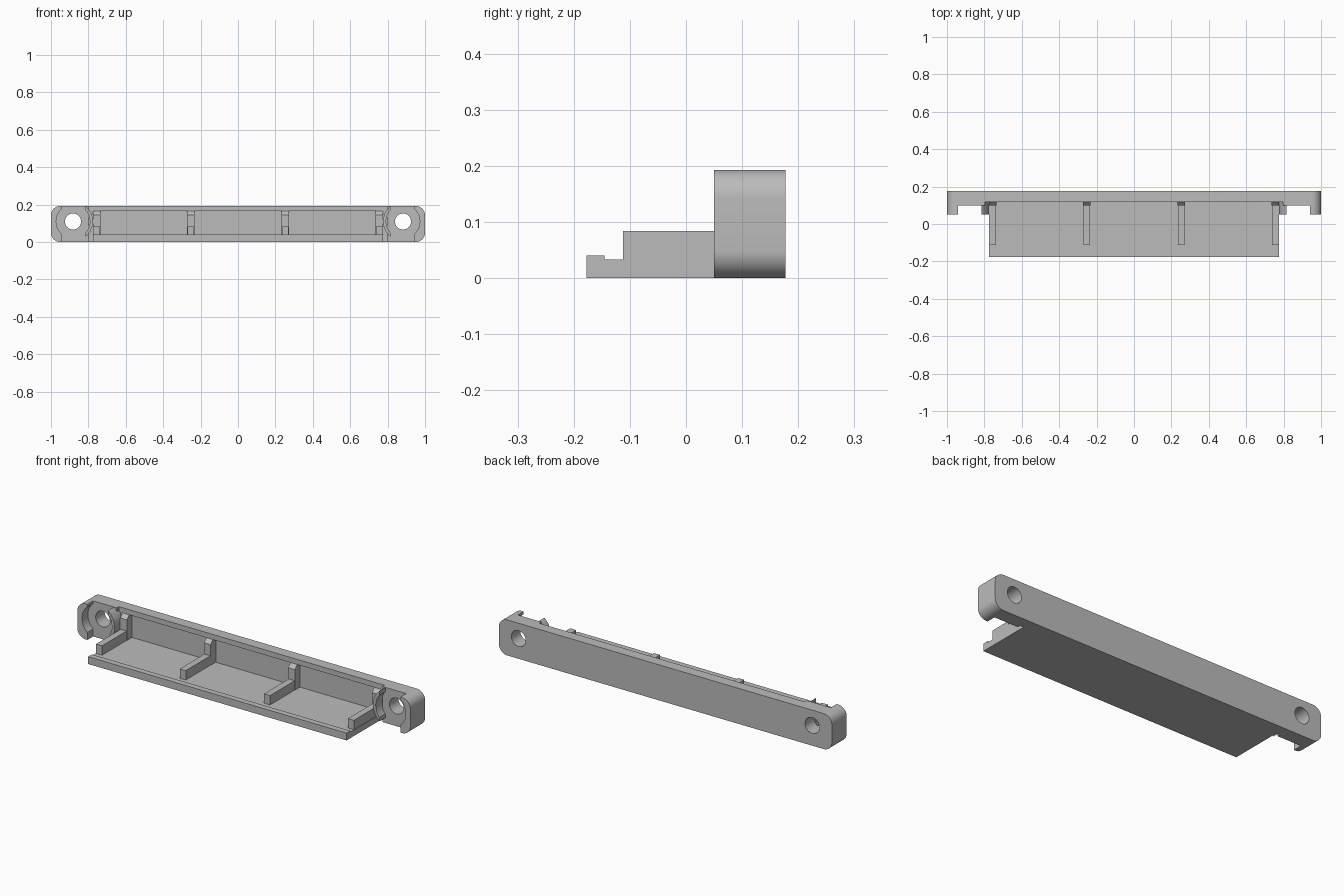
import bpy, bmesh
from math import sin, cos, radians
from mathutils import Vector

if "Cube" in bpy.data.objects:
    bpy.data.objects.remove(bpy.data.objects["Cube"])

grey = bpy.data.materials.new("plain grey")
grey.use_nodes = True
grey.diffuse_color = (0.5, 0.5, 0.5, 1)
grey.node_tree.nodes["Principled BSDF"].inputs["Base Color"].default_value = (0.5, 0.5, 0.5, 1)

HEIGHT, BACK, FRONT = 0.193, 0.177, -0.177
HOLE_X, HOLE_Z = 0.882, 0.11


def arc(cx, cz, r, start, end, n=16):
    angles = [radians(start + (end - start) * i / n) for i in range(n + 1)]
    return [(cx + r * cos(a), cz + r * sin(a)) for a in angles]


def extrude(name, points, depth):
    """Prism from 3D outline points swept along a vector."""
    bm = bmesh.new()
    face = bm.faces.new([bm.verts.new(p) for p in points])
    swept = bmesh.ops.extrude_face_region(bm, geom=[face])["geom"]
    bmesh.ops.translate(bm, vec=Vector(depth),
                        verts=[v for v in swept if isinstance(v, bmesh.types.BMVert)])
    bmesh.ops.recalc_face_normals(bm, faces=bm.faces)
    mesh = bpy.data.meshes.new(name)
    bm.to_mesh(mesh)
    bm.free()
    mesh.materials.append(grey)
    obj = bpy.data.objects.new(name, mesh)
    bpy.context.collection.objects.link(obj)
    return obj


def along_y(name, outline, y0, y1):
    return extrude(name, [(x, y0, z) for x, z in outline], (0, y1 - y0, 0))


def along_x(name, outline, x0, x1):
    return extrude(name, [(x0, y, z) for y, z in outline], (x1 - x0, 0, 0))


def rect(a0, a1, b0, b1):
    return [(a0, b0), (a1, b0), (a1, b1), (a0, b1)]


def bake(obj):
    graph = bpy.context.evaluated_depsgraph_get()
    mesh = bpy.data.meshes.new_from_object(obj.evaluated_get(graph))
    obj.modifiers.clear()
    obj.data = mesh


def cut(obj, cutter):
    mod = obj.modifiers.new("cut", "BOOLEAN")
    mod.operation, mod.solver, mod.object = "DIFFERENCE", "EXACT", cutter
    bake(obj)
    bpy.data.objects.remove(cutter)


def smooth(obj):
    bpy.ops.object.select_all(action="DESELECT")
    obj.select_set(True)
    bpy.context.view_layer.objects.active = obj
    bpy.ops.object.shade_smooth_by_angle(angle=radians(30))


def mirror(obj):
    obj.modifiers.new("mirror", "MIRROR")
    bake(obj)


# Back plate with rounded ends, stepped front recess and two screw holes
R = 0.05
outline = (arc(1 - R, R, R, -90, 0, 10) + arc(1 - R, HEIGHT - R, R, 0, 90, 10)
           + arc(R - 1, HEIGHT - R, R, 90, 180, 10) + arc(R - 1, R, R, 180, 270, 10))
plate = along_y("back_plate", outline, 0.10, BACK)
cut(plate, along_y("step_cutter", rect(-0.797, 0.797, -0.1, 0.3), 0, 0.118))
cut(plate, along_y("recess_cutter", rect(-0.776, 0.776, 0.033, 0.165), 0, 0.142))
for side in (-1, 1):
    hole = arc(side * HOLE_X, HOLE_Z, 0.043, 0, 360, 40)[:-1]
    cut(plate, along_y("hole_cutter", hole, 0, 0.3))
smooth(plate)

# Outer end walls, hollowed around the screw seats
wall = (arc(1 - R, R, R, -90, 0, 10) + arc(1 - R, HEIGHT - R, R, 0, 90, 10)
        + [(0.94, HEIGHT)] + arc(HOLE_X, HOLE_Z, 0.09, 50, -50, 20) + [(0.94, 0)])
outer = along_y("outer_end_walls", wall, 0.05, 0.10)
mirror(outer)
smooth(outer)

# Curved inner walls of the screw seats
collar = (arc(HOLE_X, HOLE_Z, 0.106, 129, 231, 20)
          + arc(HOLE_X, HOLE_Z, 0.09, 222, 138, 20))
inner = along_y("inner_seat_walls", collar, 0.05, 0.12)
mirror(inner)
smooth(inner)

# Floor tray with a raised front lip
along_x("floor_tray", [(FRONT, 0), (0.15, 0), (0.15, 0.033), (-0.145, 0.033),
                       (-0.145, 0.04), (FRONT, 0.04)], -0.776, 0.776)

# Cross ribs, each with a bevel-topped post against the back
for i, x in enumerate((-0.756, -0.253, 0.253, 0.756)):
    along_x(f"rib_{i + 1}", rect(-0.112, 0.11, 0.02, 0.084), x - 0.018, x + 0.018)
    along_x(f"post_{i + 1}", [(0.098, 0.02), (0.145, 0.02), (0.145, 0.165),
                              (0.118, 0.165), (0.098, 0.145)], x - 0.02, x + 0.02)
